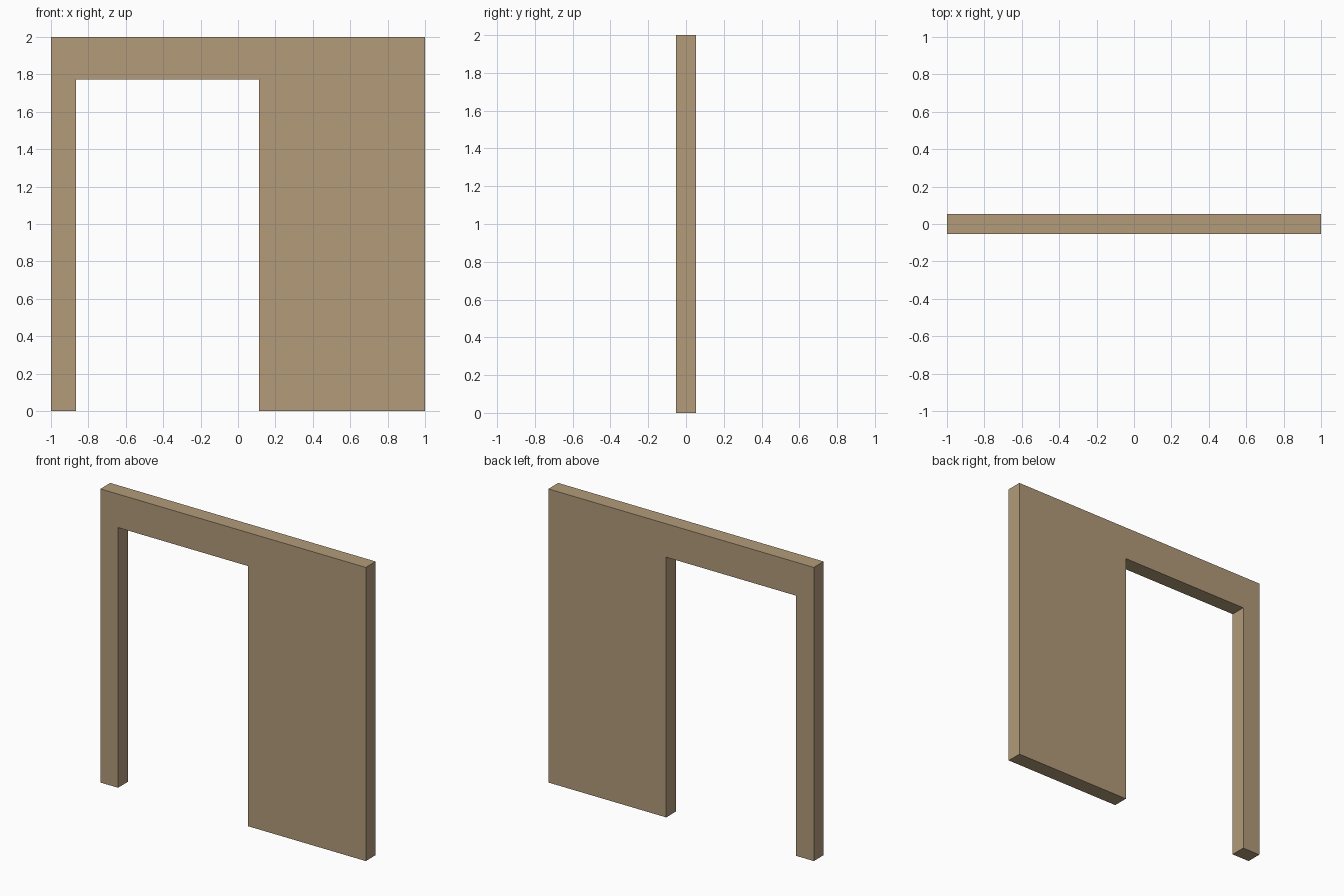
import bpy, bmesh

if "Cube" in bpy.data.objects:
    bpy.data.objects.remove(bpy.data.objects["Cube"])

# Wall colour
mat = bpy.data.materials.new("tan_plaster")
mat.diffuse_color = (0.445, 0.326, 0.195, 1.0)
mat.use_nodes = True
mat.node_tree.nodes["Principled BSDF"].inputs["Base Color"].default_value = mat.diffuse_color

# Wall outline in the front plane, with a doorway open to the floor
HALF = 0.053
LEFT, RIGHT, HEAD = -0.867, 0.112, 1.772
outline = [(-1, 0), (LEFT, 0), (LEFT, HEAD), (RIGHT, HEAD),
           (RIGHT, 0), (1, 0), (1, 2), (-1, 2)]

# Extrude the outline through the wall thickness
bm = bmesh.new()
face = bm.faces.new([bm.verts.new((x, -HALF, z)) for x, z in outline])
ext = bmesh.ops.extrude_face_region(bm, geom=[face], use_keep_orig=True)
moved = [g for g in ext["geom"] if isinstance(g, bmesh.types.BMVert)]
bmesh.ops.translate(bm, vec=(0, 2 * HALF, 0), verts=moved)
bmesh.ops.recalc_face_normals(bm, faces=bm.faces)

mesh = bpy.data.meshes.new("doorway_wall")
bm.to_mesh(mesh)
bm.free()
mesh.materials.append(mat)
wall = bpy.data.objects.new("doorway_wall", mesh)
bpy.context.collection.objects.link(wall)
